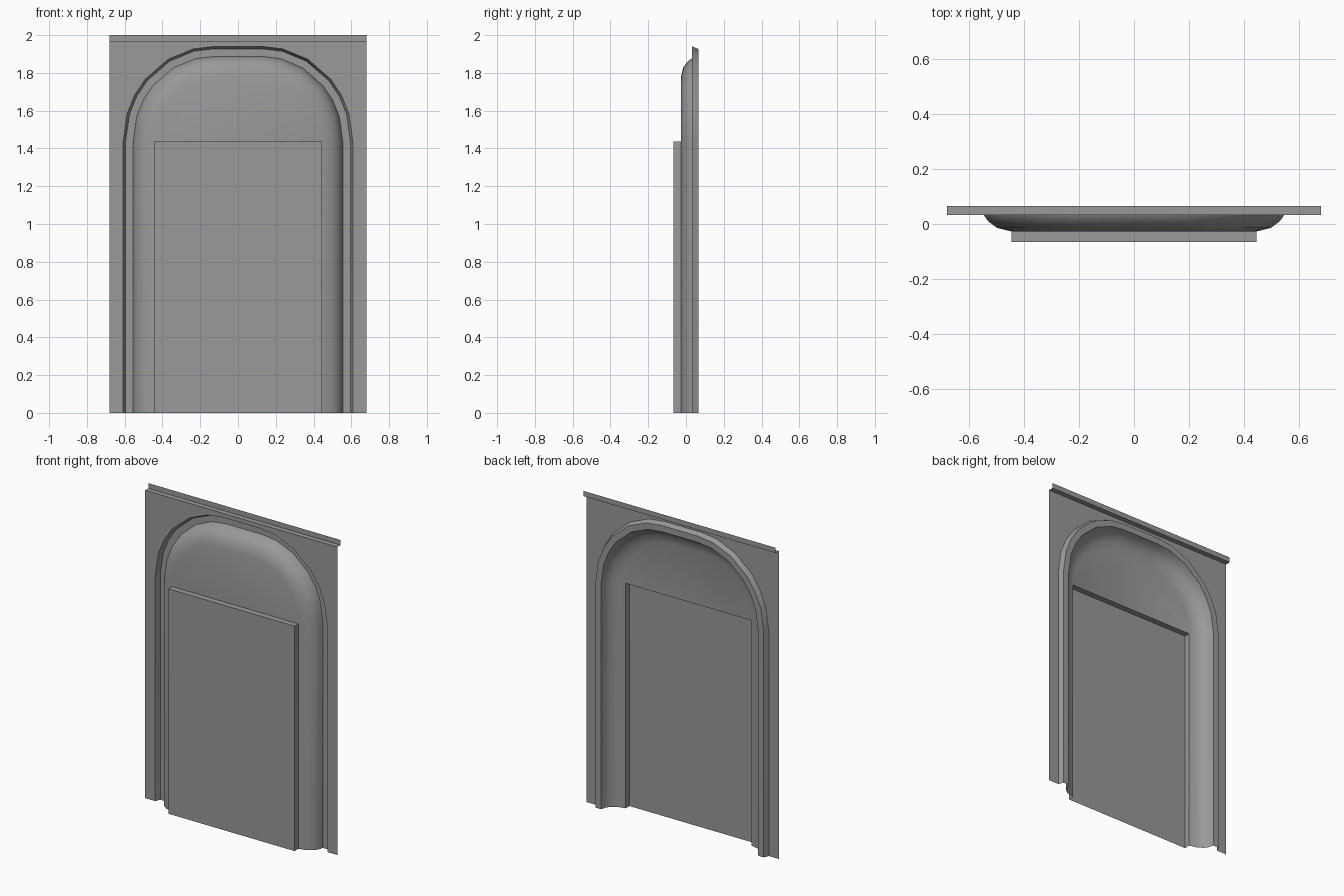
import bpy
from math import cos, radians, sin

if "Cube" in bpy.data.objects:
    bpy.data.objects.remove(bpy.data.objects["Cube"])

HALF_W, STEP_Z, TOP_Z = 0.679, 1.967, 2.0
PANEL_Y, BACK_Y, BULGE_Y, FRONT_Y = 0.033, 0.065, -0.027, -0.065
ARCH_W, ARCH_TOP, SPRING = 0.608, 1.94, 1.437
CORNER_X = 0.13
ANGLES = (0, 17, 29, 41, 60, 77, 90)
INSET = 0.163

# Dark grey for every part
grey = bpy.data.materials.new("dark_grey")
grey.diffuse_color = (0.32, 0.32, 0.32, 1)
grey.use_nodes = True
grey.node_tree.nodes["Principled BSDF"].inputs["Base Color"].default_value = grey.diffuse_color


def ring(d, y):
    """Right half of the arch outline, inset by d, from the floor to the crown."""
    rx, rz = ARCH_W - CORNER_X - d, ARCH_TOP - SPRING - d
    arc = [(CORNER_X + rx * cos(radians(a)), y, SPRING + rz * sin(radians(a))) for a in ANGLES]
    return [(ARCH_W - d, y, 0)] + arc + [(0, y, ARCH_TOP - d)]


def make(name, polys, sharp_angle=None):
    """Half sheet from polygons, mirrored across x = 0; smooth if an angle is given."""
    verts, faces, index = [], [], {}
    for poly in polys:
        face = []
        for p in poly:
            key = tuple(round(c, 5) for c in p)
            if key not in index:
                index[key] = len(verts)
                verts.append(key)
            face.append(index[key])
        faces.append(face)
    mesh = bpy.data.meshes.new(name)
    mesh.from_pydata(verts, [], faces)
    mesh.update()
    mesh.polygons.foreach_set("use_smooth", [sharp_angle is not None] * len(faces))
    if sharp_angle is not None:
        mesh.set_sharp_from_angle(angle=radians(sharp_angle))
    mesh.materials.append(grey)
    obj = bpy.data.objects.new(name, mesh)
    bpy.context.collection.objects.link(obj)
    mod = obj.modifiers.new("Mirror", 'MIRROR')
    mod.use_clip = True
    return obj


def loft(profile):
    """Quads between successive inset arch outlines."""
    rows = [ring(d, y) for d, y in profile]
    return [(a[i], a[i + 1], b[i + 1], b[i])
            for a, b in zip(rows, rows[1:]) for i in range(len(a) - 1)]


# Flat surround with arched opening
arch = ring(0, PANEL_Y)
make("surround_panel", [[(HALF_W, PANEL_Y, 0), (HALF_W, PANEL_Y, STEP_Z),
                         (0, PANEL_Y, STEP_Z)] + arch[::-1]])

# Stepped-back lip along the top edge
make("top_lip", [
    [(0, PANEL_Y, STEP_Z), (HALF_W, PANEL_Y, STEP_Z), (HALF_W, BACK_Y, STEP_Z), (0, BACK_Y, STEP_Z)],
    [(0, BACK_Y, STEP_Z), (HALF_W, BACK_Y, STEP_Z), (HALF_W, BACK_Y, TOP_Z), (0, BACK_Y, TOP_Z)]])

# Groove around the arch
make("arch_groove", loft([(0, PANEL_Y), (0.013, BACK_Y), (0.053, BACK_Y)]), 40)

# Rounded raised arch, with the flat area above the door panel
profile = [(0.053, BACK_Y), (0.062, 0.033), (0.078, 0.01), (0.11, -0.014), (INSET, BULGE_Y)]
cap = [(0, BULGE_Y, SPRING)] + ring(INSET, BULGE_Y)[1:]
make("raised_arch", loft(profile) + [cap], 60)

# Raised rectangular door panel, open behind
w = ARCH_W - INSET
make("door_panel", [
    [(0, FRONT_Y, 0), (w, FRONT_Y, 0), (w, FRONT_Y, SPRING), (0, FRONT_Y, SPRING)],
    [(w, FRONT_Y, 0), (w, BULGE_Y, 0), (w, BULGE_Y, SPRING), (w, FRONT_Y, SPRING)],
    [(0, FRONT_Y, SPRING), (w, FRONT_Y, SPRING), (w, BULGE_Y, SPRING), (0, BULGE_Y, SPRING)]])
